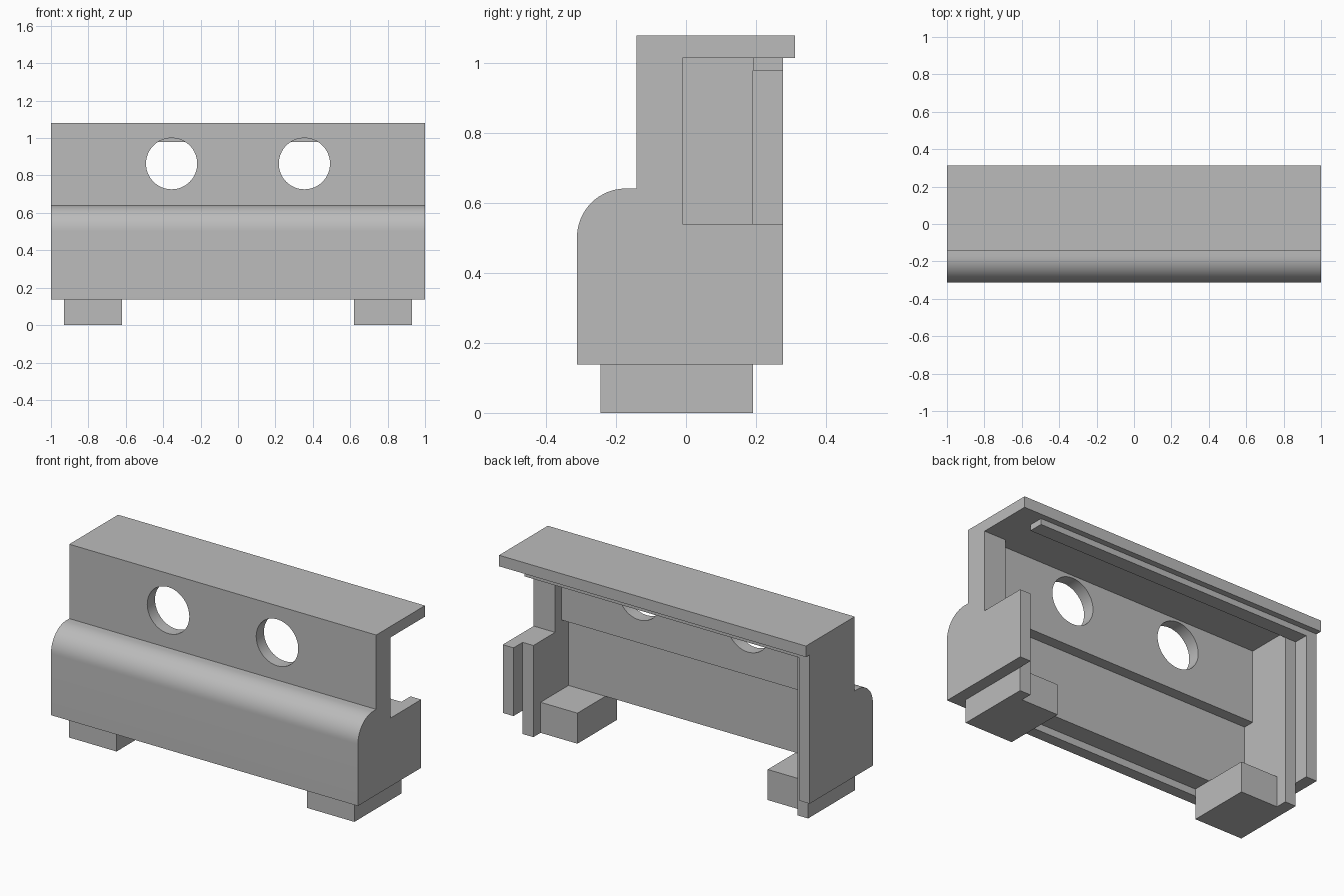
import bpy
import bmesh
import math
from mathutils import Matrix

default = bpy.data.objects.get("Cube")
if default:
    bpy.data.objects.remove(default, do_unlink=True)

grey = bpy.data.materials.new("plain_grey")
grey.use_nodes = True
colour = (0.5, 0.5, 0.5, 1)
grey.diffuse_color = colour
grey.node_tree.nodes["Principled BSDF"].inputs["Base Color"].default_value = colour


def make_object(name, bm):
    bmesh.ops.recalc_face_normals(bm, faces=bm.faces)
    mesh = bpy.data.meshes.new(name)
    bm.to_mesh(mesh)
    bm.free()
    mesh.materials.append(grey)
    obj = bpy.data.objects.new(name, mesh)
    bpy.context.collection.objects.link(obj)
    return obj


def extrude(name, outline, start, end, axis):
    """Extrude a closed outline: (y, z) points along x, or (x, y) points along z."""
    bm = bmesh.new()
    place = (lambda a, b: (start, a, b)) if axis == "x" else (lambda a, b: (a, b, start))
    face = bm.faces.new([bm.verts.new(place(a, b)) for a, b in outline])
    moved = bmesh.ops.extrude_face_region(bm, geom=[face])["geom"]
    step = (end - start, 0, 0) if axis == "x" else (0, 0, end - start)
    bmesh.ops.translate(bm, vec=step, verts=[v for v in moved if isinstance(v, bmesh.types.BMVert)])
    return make_object(name, bm)


def rect(a0, a1, b0, b1):
    return [(a0, b0), (a1, b0), (a1, b1), (a0, b1)]


def cylinder(name, x, z, radius):
    bm = bmesh.new()
    turn = Matrix.Translation((x, -0.1, z)) @ Matrix.Rotation(math.pi / 2, 4, "X")
    bmesh.ops.create_cone(bm, cap_ends=True, segments=64, radius1=radius,
                          radius2=radius, depth=0.3, matrix=turn)
    return make_object(name, bm)


def cut(target, cutter):
    cutter.hide_render = True
    mod = target.modifiers.new("cut", "BOOLEAN")
    mod.operation = "DIFFERENCE"
    mod.solver = "EXACT"
    mod.object = cutter
    bpy.context.view_layer.objects.active = target
    bpy.ops.object.modifier_apply(modifier=mod.name)
    bpy.data.objects.remove(cutter, do_unlink=True)


# Outer housing: flat roof with rear overhang, rounded front bulge
RADIUS = 0.14
bulge = []
for i in range(17):
    a = math.pi / 2 * (1 + i / 16)
    bulge.append((-0.172 + RADIUS * math.cos(a), 0.502 + RADIUS * math.sin(a)))
profile = [(-0.312, 0.138), (0.277, 0.138), (0.277, 1.015), (0.312, 1.015),
           (0.312, 1.08), (-0.142, 1.08), (-0.142, 0.642)] + bulge
housing = extrude("housing", profile, -1, 1, "x")

# Stepped cavity, open at the back and below
cavity = [(-0.135, 0.05), (0.2, 0.05), (0.2, 0.98), (0.192, 0.98),
          (0.192, 1.015), (-0.07, 1.015), (-0.07, 0.59), (-0.135, 0.59)]
cut(housing, extrude("cavity_cutter", cavity, -0.86, 0.86, "x"))

# Rebate around the rear opening
cut(housing, extrude("rear_rebate_cutter", rect(0.192, 0.5, 0.05, 0.98), -0.93, 0.93, "x"))

# Recess under the floor edge that holds the feet
cut(housing, extrude("floor_rebate_cutter", rect(-0.245, 0.192, 0.05, 0.18), -0.93, 0.93, "x"))

# Opening in the left end
cut(housing, extrude("left_opening_cutter", rect(-0.01, 0.5, 0.54, 1.015), 0.86, 1.2, "x"))

# Two round front holes
for side in (-1, 1):
    cut(housing, cylinder("hole_cutter", side * 0.355, 0.863, 0.137))

# L-shaped feet, one at each end
feet = []
for label, side in (("left", 1), ("right", -1)):
    outline = [(0.62, -0.245), (0.93, -0.245), (0.93, 0.192),
               (0.86, 0.192), (0.86, 0.125), (0.62, 0.125)]
    feet.append(extrude(label + "_foot", [(side * x, y) for x, y in outline], 0, 0.18, "z"))

# Smooth only the rounded surfaces
bpy.ops.object.select_all(action="DESELECT")
for obj in [housing] + feet:
    obj.select_set(True)
bpy.context.view_layer.objects.active = housing
bpy.ops.object.shade_smooth_by_angle(angle=math.radians(30))
